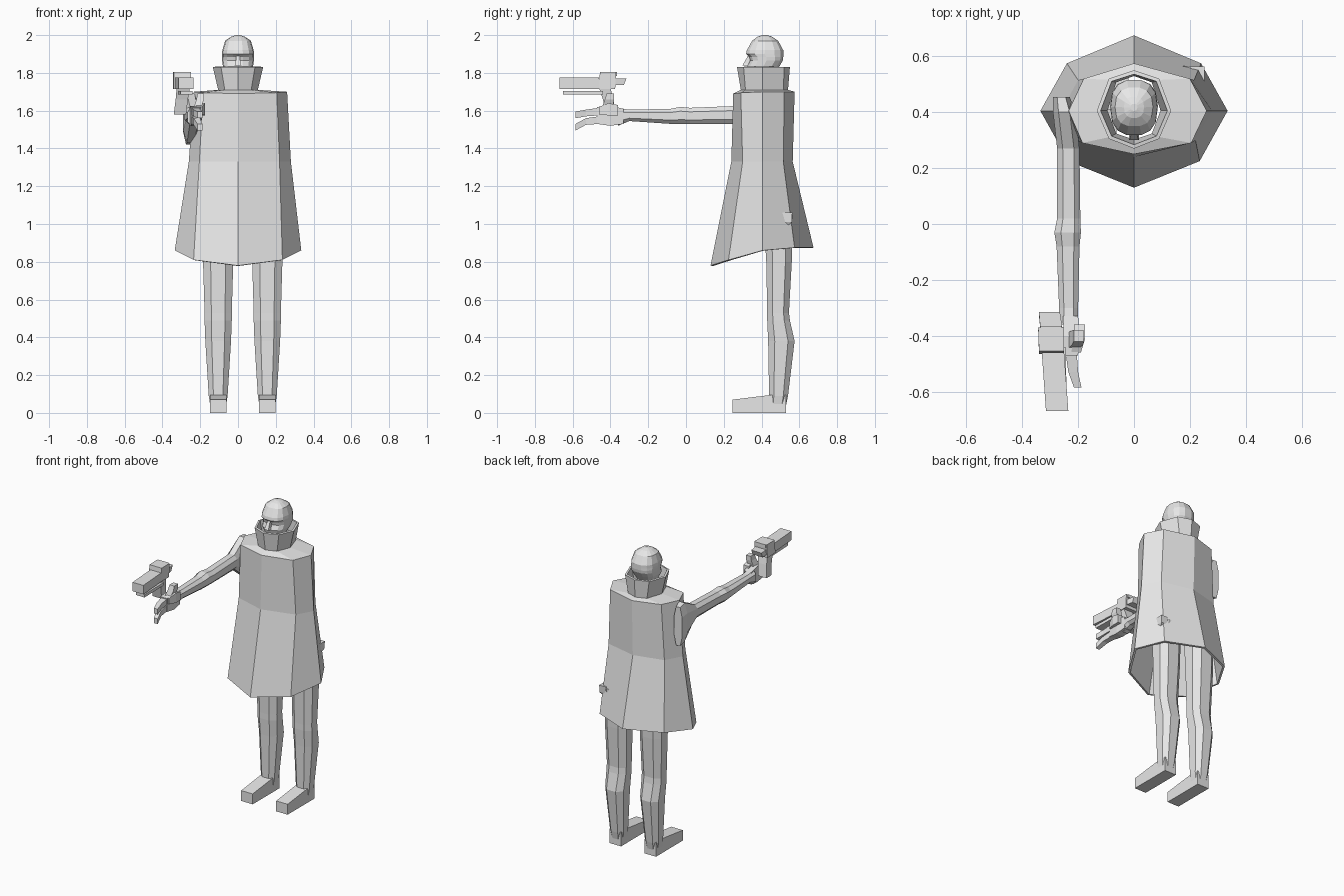
import bpy, bmesh, math
from mathutils import Vector

grey = bpy.data.materials.new("light_grey")
grey.diffuse_color = (0.8, 0.8, 0.8, 1)


def loft(name, rings, cap=True, thickness=0):
    """Skin a list of equal-length point rings."""
    bm = bmesh.new()
    vs = [[bm.verts.new(p) for p in r] for r in rings]
    n = len(rings[0])
    for a, b in zip(vs, vs[1:]):
        for i in range(n):
            j = (i + 1) % n
            bm.faces.new((a[i], a[j], b[j], b[i]))
    if cap:
        bm.faces.new(vs[0])
        bm.faces.new(vs[-1])
    bmesh.ops.recalc_face_normals(bm, faces=bm.faces)
    me = bpy.data.meshes.new(name)
    bm.to_mesh(me)
    bm.free()
    me.materials.append(grey)
    ob = bpy.data.objects.new(name, me)
    bpy.context.collection.objects.link(ob)
    if thickness:
        m = ob.modifiers.new("cloth", 'SOLIDIFY')
        m.thickness = thickness
        m.offset = -1
    return ob


def chamfered(u0, u1, v0, v1, c=0.25):
    """Rectangle with cut corners as eight 2D points."""
    a, b = (u1 - u0) * c, (v1 - v0) * c
    return [(u0 + a, v0), (u1 - a, v0), (u1, v0 + b), (u1, v1 - b),
            (u1 - a, v1), (u0 + a, v1), (u0, v1 - b), (u0, v0 + b)]


def rect_y(x0, x1, z0, z1, y, lean=0):
    """Four-point ring facing along y; lean shifts the top in y."""
    return [(x0, y, z0), (x1, y, z0), (x1, y + lean, z1), (x0, y + lean, z1)]


def rect_z(x0, x1, y0, y1, z):
    return [(x0, y0, z), (x1, y0, z), (x1, y1, z), (x0, y1, z)]


# Coat and collar: one open eight-sided shell
def coat_ring(front, fd, side, bd, back, z, left=1.0, mid=0.405):
    zf, zfd, zs, zb = z
    return [(0, front, zf), (fd[0], fd[1], zfd), (side, mid, zs), (bd[0], bd[1], zb),
            (0, back, zb), (-bd[0] * left, bd[1], zb), (-side * left, mid, zs),
            (-fd[0] * left, fd[1], zfd)]


loft("coat", [
    coat_ring(0.13, (0.235, 0.225), 0.335, (0.24, 0.575), 0.675, (0.78, 0.81, 0.86, 0.875)),
    coat_ring(0.24, (0.22, 0.30), 0.28, (0.215, 0.515), 0.565, (1.33,) * 4, 0.93),
    coat_ring(0.25, (0.205, 0.29), 0.26, (0.20, 0.52), 0.575, (1.69, 1.695, 1.70, 1.70), 0.9),
    coat_ring(0.29, (0.07, 0.315), 0.105, (0.07, 0.515), 0.54, (1.71,) * 4),
    coat_ring(0.27, (0.09, 0.305), 0.133, (0.09, 0.52), 0.55, (1.83,) * 4),
], cap=False, thickness=0.014)

# Legs and feet
for side, cx in (("right", -0.105), ("left", 0.155)):
    prof = [(1.05, 0.085, 0.41, 0.565), (0.80, 0.080, 0.425, 0.56), (0.53, 0.072, 0.43, 0.545),
            (0.49, 0.072, 0.43, 0.55), (0.38, 0.068, 0.435, 0.575), (0.09, 0.05, 0.44, 0.54),
            (0.04, 0.042, 0.44, 0.53)]
    loft(side + "_leg", [[(cx + u, v, z) for u, v in chamfered(-w, w, y0, y1)]
                         for z, w, y0, y1 in prof])
    loft(side + "_foot", [rect_y(cx - 0.043, cx + 0.043, 0, 0.07, 0.245),
                          rect_y(cx - 0.043, cx + 0.043, 0, 0.095, 0.45),
                          rect_y(cx - 0.043, cx + 0.043, 0, 0.095, 0.53)])

# Raised arm, with the deep sleeve end at the shoulder
arm = [(0.455, -0.29, -0.23, 1.42, 1.68), (0.40, -0.29, -0.21, 1.43, 1.69),
       (0.27, -0.275, -0.195, 1.53, 1.625), (0.02, -0.275, -0.192, 1.53, 1.615),
       (-0.03, -0.285, -0.19, 1.53, 1.62), (-0.08, -0.277, -0.195, 1.53, 1.61),
       (-0.30, -0.268, -0.2, 1.545, 1.605), (-0.36, -0.268, -0.2, 1.52, 1.615)]
loft("raised_arm", [[(u, y, v) for u, v in chamfered(x0, x1, z0, z1)]
                    for y, x0, x1, z0, z1 in arm])

# Raised hand
loft("palm", [rect_y(-0.255, -0.2, 1.53, 1.61, -0.33), rect_y(-0.25, -0.195, 1.52, 1.625, -0.40),
              rect_y(-0.25, -0.2, 1.53, 1.62, -0.47)])
for name, dz, droop in (("upper_finger", 0.575, 0.015), ("lower_finger", 0.53, 0.035)):
    z = 1 + dz
    loft(name, [rect_y(-0.245, -0.205, z, z + 0.04, -0.46),
                rect_y(-0.235, -0.2, z - 0.005, z + 0.03, -0.53),
                rect_y(-0.215, -0.188, z - droop, z + 0.035 - droop, -0.585)])
loft("thumb", [rect_y(-0.215, -0.175, 1.575, 1.63, -0.36), rect_y(-0.215, -0.175, 1.575, 1.64, -0.41),
               rect_y(-0.225, -0.19, 1.58, 1.62, -0.46)])
loft("curled_finger", [rect_z(-0.24, -0.2, -0.45, -0.39, 1.60),
                       rect_z(-0.22, -0.18, -0.43, -0.38, 1.66),
                       rect_z(-0.215, -0.18, -0.42, -0.38, 1.69)])

# Pistol, turned slightly and floating beside the hand
loft("pistol_barrel", [rect_y(-0.315, -0.235, 1.715, 1.775, -0.67),
                       rect_y(-0.33, -0.25, 1.715, 1.775, -0.46)])
loft("pistol_rear", [rect_y(-0.34, -0.25, 1.715, 1.805, -0.465, 0.01),
                     rect_y(-0.343, -0.25, 1.715, 1.805, -0.375, 0.005)])
loft("pistol_tail", [rect_y(-0.335, -0.255, 1.735, 1.77, -0.38),
                     rect_y(-0.34, -0.265, 1.735, 1.77, -0.33, 0.015)])
loft("pistol_hammer", [rect_y(-0.335, -0.255, 1.775, 1.805, -0.39),
                       rect_y(-0.335, -0.26, 1.785, 1.805, -0.365)])
loft("pistol_rail", [rect_y(-0.305, -0.24, 1.685, 1.705, -0.65),
                     rect_y(-0.315, -0.245, 1.685, 1.705, -0.44)])
loft("pistol_grip", [rect_z(-0.325, -0.255, -0.46, -0.40, 1.72),
                     rect_z(-0.33, -0.265, -0.44, -0.385, 1.66),
                     rect_z(-0.34, -0.275, -0.42, -0.37, 1.58)])

# Lowered arm inside the coat, with a thumb poking through the cloth
loft("lowered_arm", [[(u, v, z) for u, v in chamfered(x - 0.035, x + 0.035, y - 0.04, y + 0.04)]
                     for z, x, y in ((1.64, 0.18, 0.42), (1.33, 0.19, 0.43), (1.04, 0.2, 0.47))])
loft("lowered_thumb", [rect_z(0.20, 0.235, 0.49, 0.53, 0.98), rect_z(0.21, 0.25, 0.51, 0.56, 1.01),
                       rect_z(0.2, 0.252, 0.5, 0.563, 1.06)])

# Head: rounded rings (z, half width, front y, back y)
head = [(1.76, 0.04, 0.36, 0.45), (1.80, 0.062, 0.335, 0.475), (1.835, 0.08, 0.325, 0.495),
        (1.865, 0.084, 0.34, 0.512), (1.885, 0.085, 0.335, 0.515), (1.90, 0.085, 0.318, 0.515),
        (1.92, 0.083, 0.322, 0.515), (1.97, 0.068, 0.35, 0.488), (1.992, 0.036, 0.38, 0.455),
        (2.0, 0.012, 0.405, 0.43)]
rings = []
for z, w, y0, y1 in head:
    cy, ry = (y0 + y1) / 2, (y1 - y0) / 2
    ring = []
    for i in range(14):
        a = 2 * math.pi * (i + 0.5) / 14
        s, c = math.sin(a), -math.cos(a)
        # squarer than a circle
        ring.append((w * math.copysign(abs(s) ** 0.8, s),
                     cy + ry * math.copysign(min(1, abs(c) ** 0.8 * 1.02), c), z))
    rings.append(ring)
loft("head", rings)

# Nose wedge
loft("nose", [rect_z(-0.018, 0.018, 0.30, 0.36, 1.84), rect_z(-0.014, 0.014, 0.305, 0.36, 1.85),
              rect_z(-0.009, 0.009, 0.328, 0.36, 1.89)])
